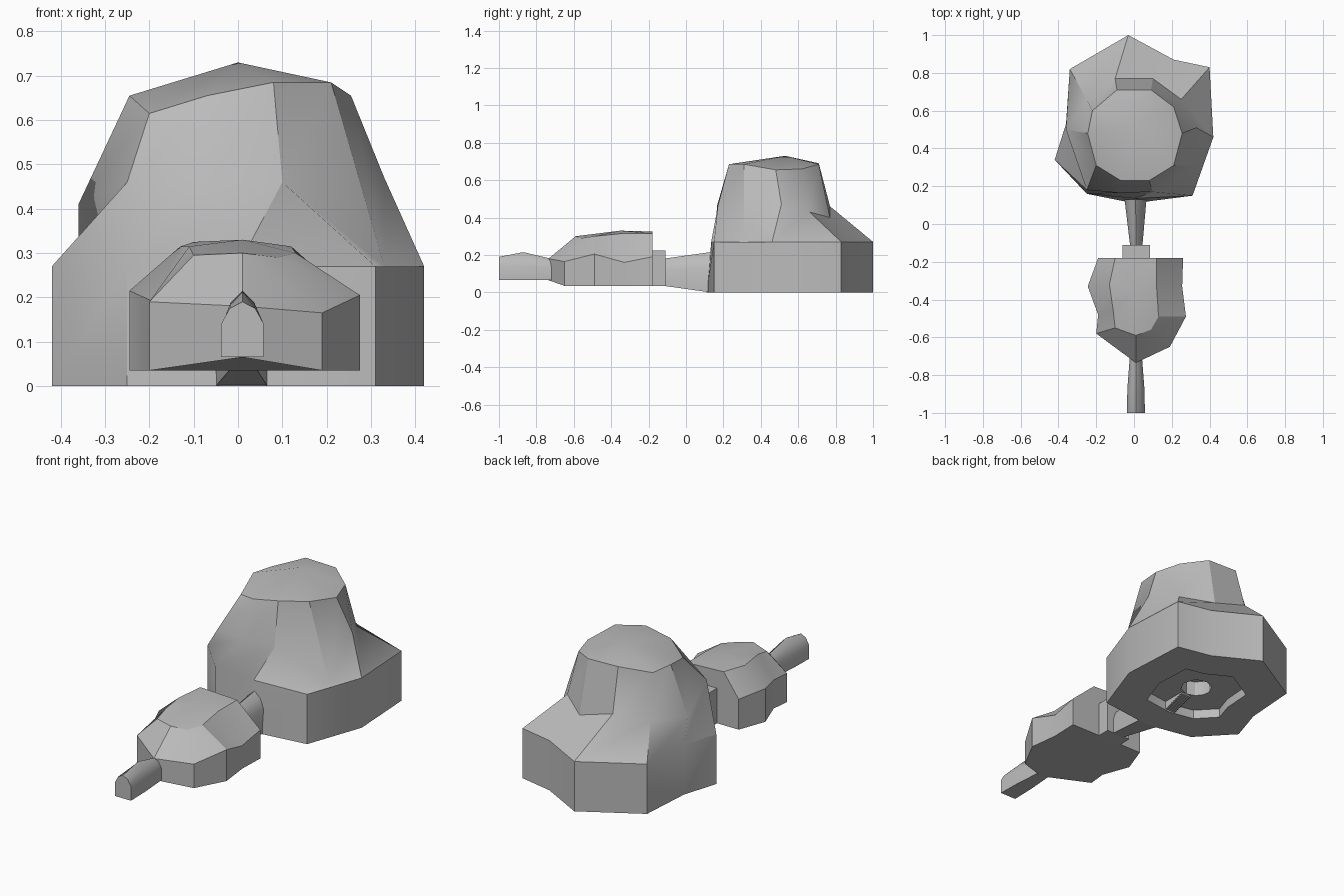
import bpy, bmesh, math
from mathutils import Vector

cube = bpy.data.objects.get("Cube")
if cube:
    bpy.data.objects.remove(cube, do_unlink=True)

stone = bpy.data.materials.new("grey_stone")
stone.use_nodes = True
stone.diffuse_color = (0.5, 0.5, 0.5, 1)
stone.node_tree.nodes["Principled BSDF"].inputs["Base Color"].default_value = (0.5, 0.5, 0.5, 1)


def finish(bm, name, angle=30):
    """Turn a bmesh into a shaded object."""
    bmesh.ops.recalc_face_normals(bm, faces=bm.faces)
    mesh = bpy.data.meshes.new(name)
    bm.to_mesh(mesh)
    bm.free()
    mesh.materials.append(stone)
    obj = bpy.data.objects.new(name, mesh)
    bpy.context.collection.objects.link(obj)
    bpy.ops.object.select_all(action="DESELECT")
    obj.select_set(True)
    bpy.context.view_layer.objects.active = obj
    bpy.ops.object.shade_smooth_by_angle(angle=math.radians(angle))
    return obj


def loft(name, rings, peak=None):
    """Skin equal-sized rings; cap the first, and cap or fan the last."""
    bm = bmesh.new()
    loops = [[bm.verts.new(p) for p in ring] for ring in rings]
    count = len(rings[0])
    for low, high in zip(loops, loops[1:]):
        for i in range(count):
            j = (i + 1) % count
            bm.faces.new((low[i], low[j], high[j], high[i]))
    bm.faces.new(loops[0][::-1])
    if peak:
        tip = bm.verts.new(peak)
        for i in range(count):
            bm.faces.new((loops[-1][i], loops[-1][(i + 1) % count], tip))
    else:
        bm.faces.new(loops[-1])
    return finish(bm, name)


def level(ring, z):
    return [(p[0], p[1], z) for p in ring]


def box(name, x, y, z):
    corners = [(x[0], y[0]), (x[1], y[0]), (x[1], y[1]), (x[0], y[1])]
    return loft(name, [level(corners, z[0]), level(corners, z[1])])


def arch(y, centre, half, bottom, shoulder, top):
    """Pointed arch section standing across the y axis."""
    mid = (shoulder + top) / 2 + 0.01
    shape = [(-half, bottom), (half, bottom), (half, shoulder), (half * 0.6, mid),
             (0, top), (-half * 0.6, mid), (-half, shoulder)]
    return [(centre + x, y, z) for x, z in shape]


# Large rock: foot outline, shoulder ring and crown ring
foot = [(.31, .15), (.42, .46), (.4, .83), (.21, .87), (-.03, 1),
        (-.34, .82), (-.36, .53), (-.42, .34), (-.25, .16), (0, .11)]
shoulder = [(.33, .31, .27), (.33, .51, .47), (.25, .66, .43), (.1, .77, .4), (-.1, .77, .46),
            (-.25, .66, .42), (-.36, .5, .41), (-.25, .18, .46), (-.08, .165, .46), (.1, .17, .46)]
crown = [(.21, .31, .685), (.255, .48, .655), (.21, .62, .66), (.09, .71, .685), (-.09, .71, .69),
         (-.22, .6, .65), (-.245, .48, .655), (-.2, .31, .615), (-.07, .23, .655), (.08, .23, .685)]
rim = level(foot, .27)
rim[-1] = (0, .135, .27)

# Hollow underside: wide recess with a round well in the middle
middle = Vector((0, .5))
offsets = [Vector(p) - middle for p in foot]
recess = [middle + o * 0.55 for o in offsets]
well = [middle + o.normalized() * 0.08 for o in offsets]
loft("large_rock",
     [level(well, .13), level(well, .05), level(recess, .05), level(recess, 0),
      level(foot, 0), rim, shoulder, crown], peak=(0, .53, .73))

# Steps running along the recess to the well
for i in range(8):
    y = .29 + i * .016
    box("underside_step", (-.03, .03), (y, y + .016), (.006 + i * .005, .052))

# Small rock
edge = [(.26, -.18, .19), (.255, -.33, .16), (.275, -.49, .205), (.19, -.65, .165),
        (.01, -.735, .18), (-.2, -.58, .19), (-.19, -.48, .19), (-.245, -.33, .215), (-.19, -.18, .2)]
brow = [(.12, -.18, .315), (.12, -.34, .315), (.13, -.49, .3), (.09, -.56, .29),
        (.01, -.59, .3), (-.1, -.55, .295), (-.11, -.46, .315), (-.13, -.32, .315), (-.1, -.18, .325)]
base = level(edge, .035)
base[4] = (.01, -.735, .065)
loft("small_rock", [base, edge, brow], peak=(.01, -.35, .33))

# Pointed ridge reaching forward from the small rock
loft("front_ridge", [arch(-1, .01, .048, .065, .14, .19),
                     arch(-.87, .01, .045, .065, .14, .215),
                     arch(-.7, .01, .032, .065, .13, .175)])

# Block and bridge joining the two rocks
box("rear_block", (-.06, .085), (-.2, -.11), (.035, .225))
loft("bridge", [arch(-.12, .012, .032, .035, .12, .18),
                arch(.13, .008, .058, 0, .135, .215)])
